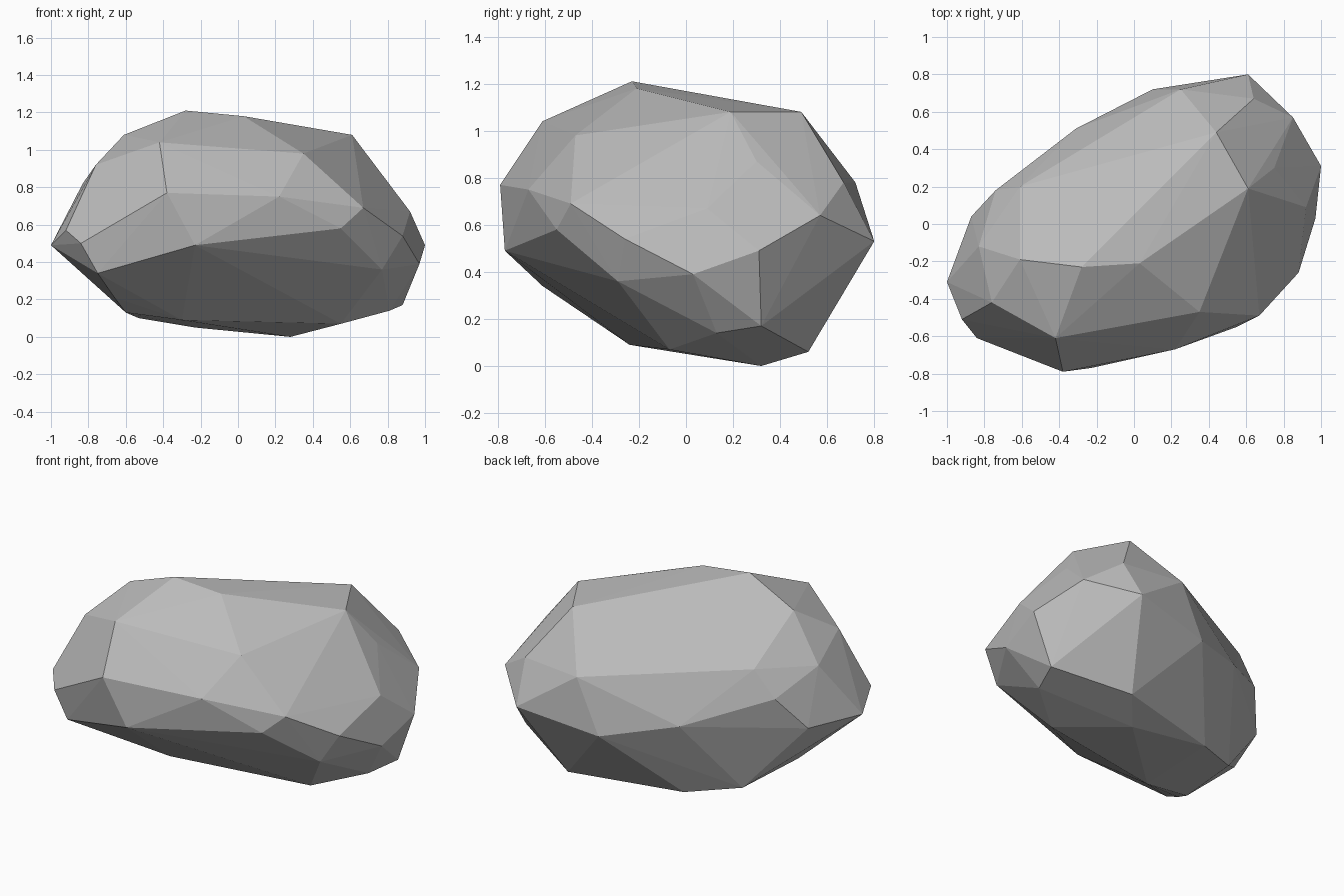
import bpy
import bmesh

# Remove the default cube only
default_cube = bpy.data.objects.get("Cube")
if default_cube:
    bpy.data.objects.remove(default_cube, do_unlink=True)


def make_material(name, colour):
    """One flat colour, visible both in the viewport and in a render."""
    material = bpy.data.materials.new(name)
    material.use_nodes = True
    material.diffuse_color = colour
    shader = material.node_tree.nodes["Principled BSDF"]
    shader.inputs["Base Color"].default_value = colour
    shader.inputs["Roughness"].default_value = 0.9
    return material


def make_boulder(name, rings, material):
    """Wrap a taut faceted skin around a stack of corner rings."""
    bm = bmesh.new()
    for ring in rings:
        for corner in ring:
            bm.verts.new(corner)
    hull = bmesh.ops.convex_hull(bm, input=bm.verts)
    # Drop any corner that fell inside the skin
    unused = {item for item in hull["geom_interior"] + hull["geom_unused"]
              if isinstance(item, bmesh.types.BMVert)}
    bmesh.ops.delete(bm, geom=list(unused), context="VERTS")
    bmesh.ops.recalc_face_normals(bm, faces=bm.faces)
    for face in bm.faces:
        face.smooth = False
    mesh = bpy.data.meshes.new(name)
    bm.to_mesh(mesh)
    bm.free()
    mesh.materials.append(material)
    boulder = bpy.data.objects.new(name, mesh)
    bpy.context.collection.objects.link(boulder)
    return boulder


# Crown: the corners around the sloping top
crown = [
    (-0.28, -0.23, 1.21), (0.03, -0.21, 1.18), (0.61, 0.19, 1.08),
    (0.44, 0.49, 1.08), (-0.61, -0.19, 1.08), (-0.42, -0.61, 1.04),
    (0.35, -0.47, 0.98),
]

# Shoulder: the broken edge below the crown
shoulder = [
    (-0.76, -0.42, 0.92), (-0.38, -0.79, 0.77), (0.22, -0.67, 0.75),
    (0.67, -0.49, 0.69), (0.92, 0.09, 0.67), (0.75, 0.3, 0.87),
    (0.64, 0.67, 0.78), (0.25, 0.72, 0.78), (-0.08, 0.5, 0.7),
    (-0.61, 0.2, 0.86), (-0.83, -0.12, 0.82),
]

# Waist: the widest outline
waist = [
    (-0.92, -0.51, 0.57), (-0.84, -0.61, 0.5), (-0.23, -0.77, 0.49),
    (0.55, -0.55, 0.58), (0.88, -0.26, 0.54), (0.97, 0.03, 0.39),
    (1, 0.31, 0.49), (0.85, 0.57, 0.64), (0.61, 0.8, 0.53),
    (0.1, 0.72, 0.45), (-0.31, 0.51, 0.54), (-0.74, 0.18, 0.7),
    (-0.87, 0.04, 0.5), (-1, -0.31, 0.49),
]

# Belly: the undercut side below the waist
belly = [
    (-0.75, -0.61, 0.34), (-0.66, -0.4, 0.21), (0.77, -0.29, 0.36),
    (0.81, 0.13, 0.14), (0.88, 0.32, 0.17),
]

# Base: the patch resting on the ground
base = [
    (-0.6, -0.25, 0.13), (-0.3, -0.24, 0.09), (0.55, -0.07, 0.07),
    (0.45, 0.52, 0.06), (0.28, 0.32, 0), (0.08, 0.33, 0.03),
    (-0.23, 0.35, 0.05), (-0.53, 0.2, 0.1),
]

stone_grey = make_material("stone grey", (0.5, 0.5, 0.5, 1))
make_boulder("boulder", [crown, shoulder, waist, belly, base], stone_grey)
